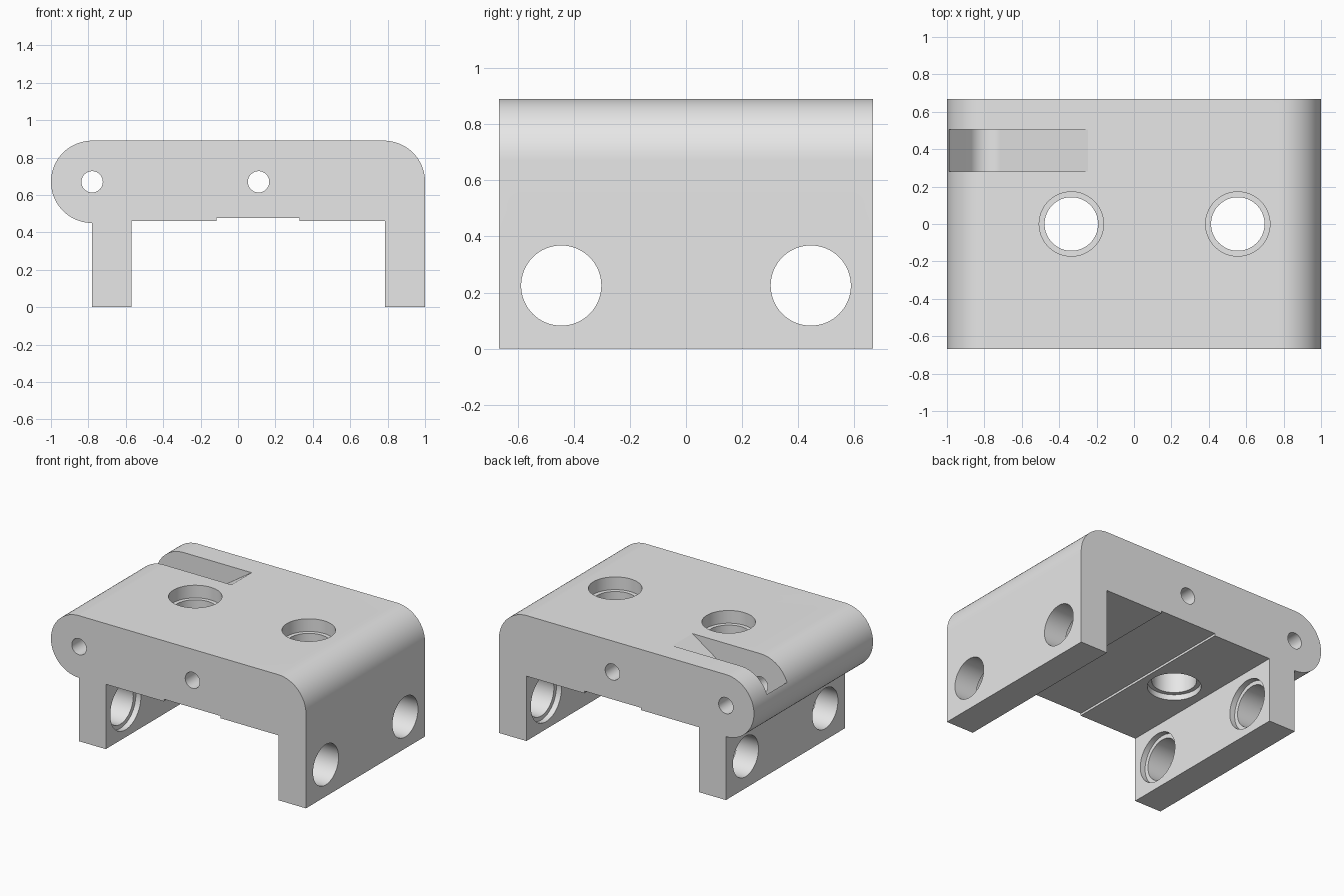
import bpy, bmesh
from math import radians, cos, sin, tan, pi
from mathutils import Vector

cube = bpy.data.objects.get("Cube")
if cube:
    bpy.data.objects.remove(cube, do_unlink=True)

grey = bpy.data.materials.new("plain_grey")
grey.use_nodes = True
grey.diffuse_color = (0.8, 0.8, 0.8, 1)
bsdf = next(n for n in grey.node_tree.nodes if n.type == "BSDF_PRINCIPLED")
bsdf.inputs["Base Color"].default_value = grey.diffuse_color

HALF = 0.667               # half depth along y
TOP = 0.89
ROUND = 0.22               # radius of the hinge end and the far corner
PIVOT = (-0.78, 0.67)
UNDER = 0.46               # underside of the deck


def arc(centre, r, start, end, steps=28):
    """Points on an arc in the xz plane, angles in degrees."""
    angles = [radians(start + (end - start) * i / steps) for i in range(steps + 1)]
    return [(centre[0] + r * cos(a), centre[1] + r * sin(a)) for a in angles]


def extrude(name, outline, y0, y1):
    """Extrude an xz outline along y."""
    bm = bmesh.new()
    face = bm.faces.new([bm.verts.new((x, y0, z)) for x, z in outline])
    moved = bmesh.ops.extrude_face_region(bm, geom=[face])["geom"]
    verts = [v for v in moved if isinstance(v, bmesh.types.BMVert)]
    bmesh.ops.translate(bm, verts=verts, vec=(0, y1 - y0, 0))
    bmesh.ops.recalc_face_normals(bm, faces=bm.faces)
    mesh = bpy.data.meshes.new(name)
    bm.to_mesh(mesh)
    bm.free()
    mesh.materials.append(grey)
    obj = bpy.data.objects.new(name, mesh)
    bpy.context.collection.objects.link(obj)
    return obj


def cut(cutter):
    """Subtract a cutter from the bracket, then discard it."""
    cutter.hide_render = True
    mod = bracket.modifiers.new("cut", "BOOLEAN")
    mod.operation = "DIFFERENCE"
    mod.solver = "EXACT"
    mod.object = cutter
    bpy.context.view_layer.objects.active = bracket
    bpy.ops.object.modifier_apply(modifier=mod.name)
    bpy.data.objects.remove(cutter, do_unlink=True)


def drill(start, end, r):
    """Cut a round hole between two points."""
    a, b = Vector(start), Vector(end)
    bm = bmesh.new()
    bmesh.ops.create_cone(bm, cap_ends=True, segments=64, radius1=r, radius2=r,
                          depth=(b - a).length)
    turn = (b - a).to_track_quat("Z", "Y").to_matrix().to_4x4()
    bm.transform(turn)
    bmesh.ops.translate(bm, verts=bm.verts, vec=(a + b) / 2)
    mesh = bpy.data.meshes.new("drill")
    bm.to_mesh(mesh)
    bm.free()
    mesh.materials.append(grey)
    obj = bpy.data.objects.new("drill", mesh)
    bpy.context.collection.objects.link(obj)
    cut(obj)


# Bracket: deck with hinge end, rounded corner, two legs, shallow channel below
outline = arc(PIVOT, ROUND, 270, 90, 56)
outline += arc((1 - ROUND, TOP - ROUND), ROUND, 90, 0)
outline += [(1, 0), (0.785, 0), (0.785, UNDER), (0.33, UNDER), (0.33, 0.476),
            (-0.115, 0.476), (-0.115, UNDER), (-0.57, UNDER), (-0.57, 0), (-0.78, 0)]
bracket = extrude("bracket", outline, -HALF, HALF)

# Lever slot: ramp, round bottom about the pivot, steep outer side
RAMP, STEEP, SEAT = 34, 51, 0.116
floor = arc(PIVOT, SEAT, 270 - STEEP, 270 + RAMP)
(lx, lz), (rx, rz) = floor[0], floor[-1]
slot = [(lx - 0.4, lz + 0.4 * tan(radians(STEEP)))] + floor
slot += [(rx + 0.7, rz + 0.7 * tan(radians(RAMP)))]
cut(extrude("slot_cutter", slot, 0.28, 0.505))

# Pin holes running front to back
for x in (PIVOT[0], 0.11):
    drill((x, -1, PIVOT[1]), (x, 1, PIVOT[1]), 0.057)

# Bores
BORE, WIDE, STEP = 0.143, 0.172, 0.04

# Deck bores, widened at both ends
for x in (-0.335, 0.555):
    drill((x, 0, 0.2), (x, 0, 1.1), BORE)
    drill((x, 0, TOP - 0.09), (x, 0, 1.1), WIDE)
    drill((x, 0, 0.2), (x, 0, UNDER + STEP), WIDE)

# Leg bores, widened on the inner sides
for y in (-0.445, 0.445):
    drill((-1.2, y, 0.225), (1.2, y, 0.225), BORE)
    drill((-0.57 - STEP, y, 0.225), (0.785 + STEP, y, 0.225), WIDE)

# Smooth the curved faces and keep the edges sharp
bpy.ops.object.select_all(action="DESELECT")
bracket.select_set(True)
bpy.context.view_layer.objects.active = bracket
bpy.ops.object.shade_smooth_by_angle(angle=radians(20))
